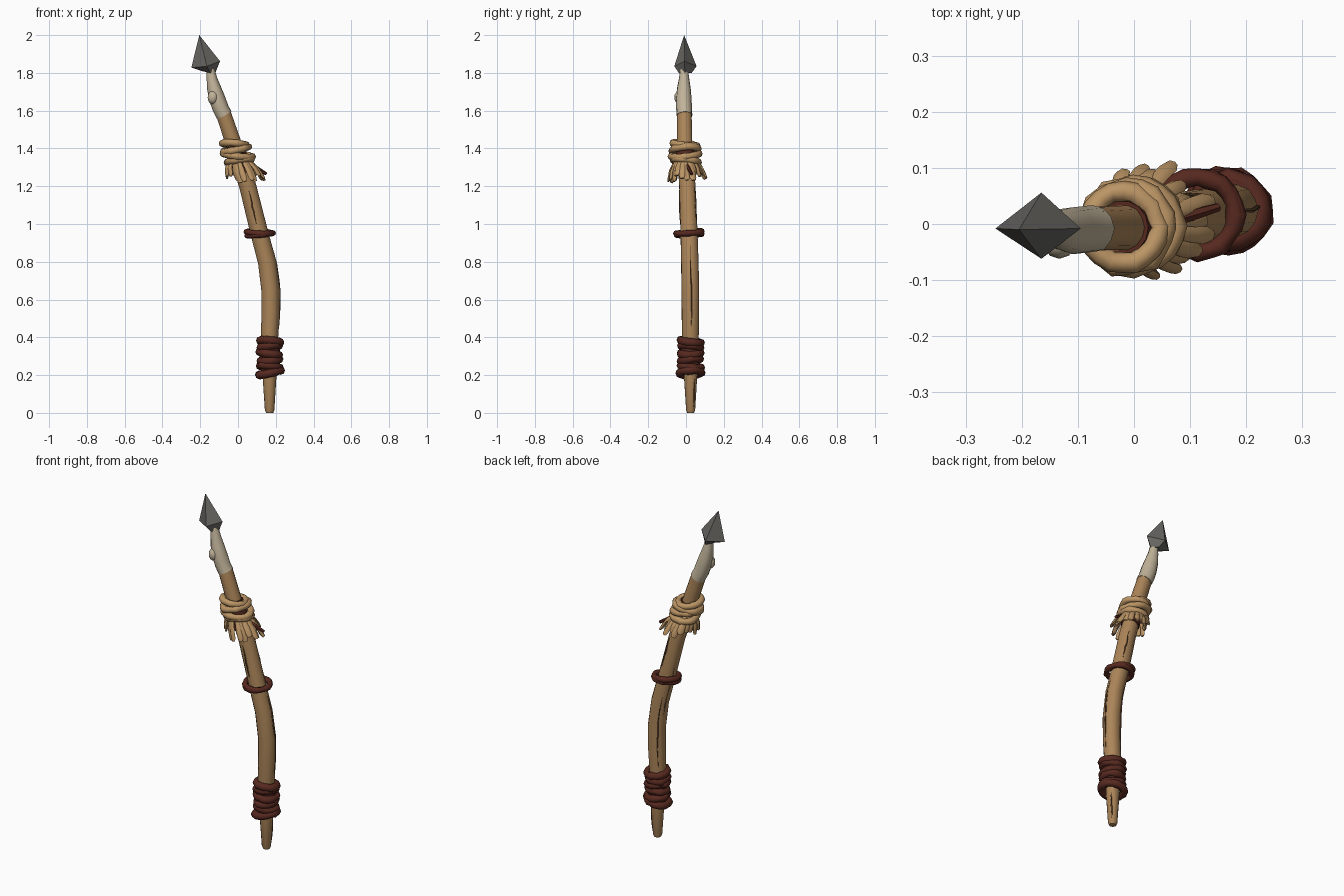
import bpy, bmesh, math, random
from mathutils import Vector

random.seed(4)
cube = bpy.data.objects.get("Cube")
if cube:
    bpy.data.objects.remove(cube, do_unlink=True)


def material(name, rgb):
    m = bpy.data.materials.new(name)
    m.use_nodes = True
    m.diffuse_color = (*rgb, 1)
    m.node_tree.nodes["Principled BSDF"].inputs["Base Color"].default_value = (*rgb, 1)
    return m


WOOD = material("wood", (0.41, 0.235, 0.10))
CRACK = material("dark_grain", (0.12, 0.06, 0.025))
STRAW = material("straw", (0.50, 0.30, 0.13))
BONE = material("bone", (0.53, 0.45, 0.32))
STONE = material("stone", (0.135, 0.13, 0.12))
LEATHER = material("red_leather", (0.095, 0.022, 0.014))


def finish(name, bm, mat, smooth=True):
    bmesh.ops.recalc_face_normals(bm, faces=bm.faces)
    mesh = bpy.data.meshes.new(name)
    bm.to_mesh(mesh)
    bm.free()
    mesh.materials.append(mat)
    ob = bpy.data.objects.new(name, mesh)
    bpy.context.collection.objects.link(ob)
    if smooth:
        bpy.ops.object.select_all(action='DESELECT')
        bpy.context.view_layer.objects.active = ob
        ob.select_set(True)
        bpy.ops.object.shade_smooth_by_angle(angle=math.radians(50))
    return ob


def tube(name, path, mat, sides=12, ref=(0, 1, 0), closed=False, flat=1.0, wobble=0.0):
    """Sweep a ring along (position, radius) pairs; flat squashes the second axis."""
    bm = bmesh.new()
    n = len(path)
    ridge = [1 + random.uniform(-wobble, wobble) for _ in range(sides)]
    rings = []
    for i, (p, r) in enumerate(path):
        a = path[(i - 1) % n if closed else max(i - 1, 0)][0]
        b = path[(i + 1) % n if closed else min(i + 1, n - 1)][0]
        t = (b - a).normalized()
        u = Vector(ref).cross(t).normalized()
        v = t.cross(u)
        ring = []
        for k in range(sides):
            ang = math.tau * k / sides
            ring.append(bm.verts.new(
                p + (u * math.cos(ang) + v * math.sin(ang) * flat) * r * ridge[k]))
        rings.append(ring)
    for i in range(n if closed else n - 1):
        lo, hi = rings[i], rings[(i + 1) % n]
        for k in range(sides):
            j = (k + 1) % sides
            bm.faces.new((lo[k], lo[j], hi[j], hi[k]))
    if not closed:
        bm.faces.new(rings[0])
        bm.faces.new(rings[-1])
    return finish(name, bm, mat)


# Bent wooden shaft: x, y, z, radius
SHAFT = [(Vector(s[:3]), s[3]) for s in (
    (.168, .025, 0, .019), (.168, .025, .015, .025), (.168, .025, .2, .037),
    (.168, .024, .4, .046), (.174, .024, .52, .048), (.174, .024, .65, .049),
    (.155, .021, .8, .048), (.115, .017, .95, .047), (.053, .008, 1.2, .045),
    (-.013, -.006, 1.4, .042), (-.078, -.008, 1.59, .040))]


def at(z):
    """Shaft centre and radius at a height."""
    for (p, r), (q, s) in zip(SHAFT, SHAFT[1:]):
        if z <= q.z:
            f = (z - p.z) / (q.z - p.z)
            return p.lerp(q, f), r + (s - r) * f
    return SHAFT[-1]


tube("shaft", SHAFT, WOOD, sides=14, wobble=.05)

# Long cracks in the grain
for i, (deg, z0, z1) in enumerate(((5, .45, .9), (60, 1.02, 1.2), (130, .42, .85),
                                   (160, .65, 1.15), (265, 1.0, 1.18), (40, .03, .18))):
    line = []
    for k in range(9):
        c, r = at(z0 + (z1 - z0) * k / 8)
        a = math.radians(deg + random.uniform(-4, 4))
        out = Vector((math.cos(a), math.sin(a), 0))
        line.append((c + out * r * .985, .0045 * math.sin(math.pi * (k + .5) / 9)))
    tube(f"grain_crack_{i + 1}", line, CRACK, sides=5)

# Bone neck with a knuckle
tube("bone_neck", [(Vector(s[:3]), s[3]) for s in (
    (-.073, -.008, 1.575, .043), (-.092, -.010, 1.61, .043), (-.110, -.012, 1.66, .043),
    (-.128, -.011, 1.72, .037), (-.139, -.010, 1.77, .028), (-.147, -.010, 1.83, .020))],
    BONE, sides=12, wobble=.04)
bm = bmesh.new()
bmesh.ops.create_uvsphere(bm, u_segments=10, v_segments=8, radius=.029)
bmesh.ops.scale(bm, vec=(1, 1, 1.25), verts=bm.verts)
bmesh.ops.translate(bm, vec=(-.133, -.033, 1.67), verts=bm.verts)
finish("bone_knuckle", bm, BONE)

# Faceted stone point: tip, wide diamond, small base diamond
bm = bmesh.new()
tip = bm.verts.new((-.205, -.010, 2.0))
wide = [bm.verts.new(c) for c in ((-.095, -.008, 1.862), (-.165, .056, 1.835),
                                  (-.247, -.008, 1.828), (-.165, -.062, 1.835))]
base = [bm.verts.new(c) for c in ((-.120, -.006, 1.80), (-.148, .030, 1.80),
                                  (-.185, -.006, 1.808), (-.148, -.038, 1.80))]
for k in range(4):
    j = (k + 1) % 4
    bm.faces.new((tip, wide[k], wide[j]))
    bm.faces.new((wide[k], base[k], base[j], wide[j]))
bm.faces.new(base)
finish("spear_point", bm, STONE, smooth=False)


def coil(name, z, radius, thick, mat, slope=(0, 0), rough=.003):
    """A wobbly cord ring around the shaft; slope tips it along x and y."""
    c, _ = at(z)
    loop = []
    for k in range(20):
        a = math.tau * k / 20
        r = radius + random.uniform(-rough, rough)
        x, y = r * math.cos(a), r * math.sin(a)
        loop.append((c + Vector((x, y, x * slope[0] + y * slope[1])),
                     thick * random.uniform(.88, 1.12)))
    return tube(name, loop, mat, sides=8, ref=(0, 0, 1), closed=True)


def sleeve(name, z0, z1, extra, mat):
    """Close-fitting band under a wrap."""
    path = [(at(z0 + (z1 - z0) * k / 4)[0], at(z0 + (z1 - z0) * k / 4)[1] + extra)
            for k in range(5)]
    return tube(name, path, mat, sides=14)


# Leather grip near the foot
sleeve("grip_sleeve", .225, .39, .012, LEATHER)
for i, (z, r, slope) in enumerate(((.213, .058, (.22, .05)), (.245, .052, (-.1, -.1)),
                                   (.28, .050, (.1, .12)), (.315, .052, (-.15, .05)),
                                   (.35, .051, (.12, -.12)), (.378, .053, (-.1, -.12)))):
    coil(f"grip_coil_{i + 1}", z, r, .021, LEATHER, slope)

# Leather ring at mid height
coil("middle_ring_upper", .955, .066, .016, LEATHER, (-.05, .08))
coil("middle_ring_lower", .945, .068, .014, LEATHER, (.1, .05))

# Straw binding over a leather collar
sleeve("binding_collar", 1.27, 1.42, .006, LEATHER)
for i, (z, r, slope) in enumerate(((1.335, .066, (.12, -.1)), (1.365, .074, (-.12, .1)),
                                   (1.395, .068, (.2, .06)), (1.422, .064, (-.08, -.12)))):
    coil(f"straw_coil_{i + 1}", z, r, .019, STRAW, slope, .004)

# Flared straw fringe
COUNT = 20
for i in range(COUNT):
    a = math.tau * (i + random.uniform(-.25, .25)) / COUNT
    out = Vector((math.cos(a), math.sin(a), 0))
    z_end = random.uniform(1.215, 1.265)
    top = at(1.345)[0] + out * .052
    end = at(z_end)[0] + out * random.uniform(.075, .108)
    end.z = z_end
    mid = top.lerp(end, .55) + out * .006
    w = random.uniform(.014, .019)
    tube(f"straw_strand_{i + 1}", [(top, w * .7), (mid, w), (top.lerp(end, .85), w * 1.05),
                                   (end, w * .65)], STRAW, sides=6, ref=out, flat=.55)

# Loose leather cord end
tube("loose_cord", [(Vector((.05, .0, 1.33)), .010), (Vector((.10, .015, 1.295)), .011),
                    (Vector((.15, .03, 1.265)), .008)], LEATHER, sides=6)
